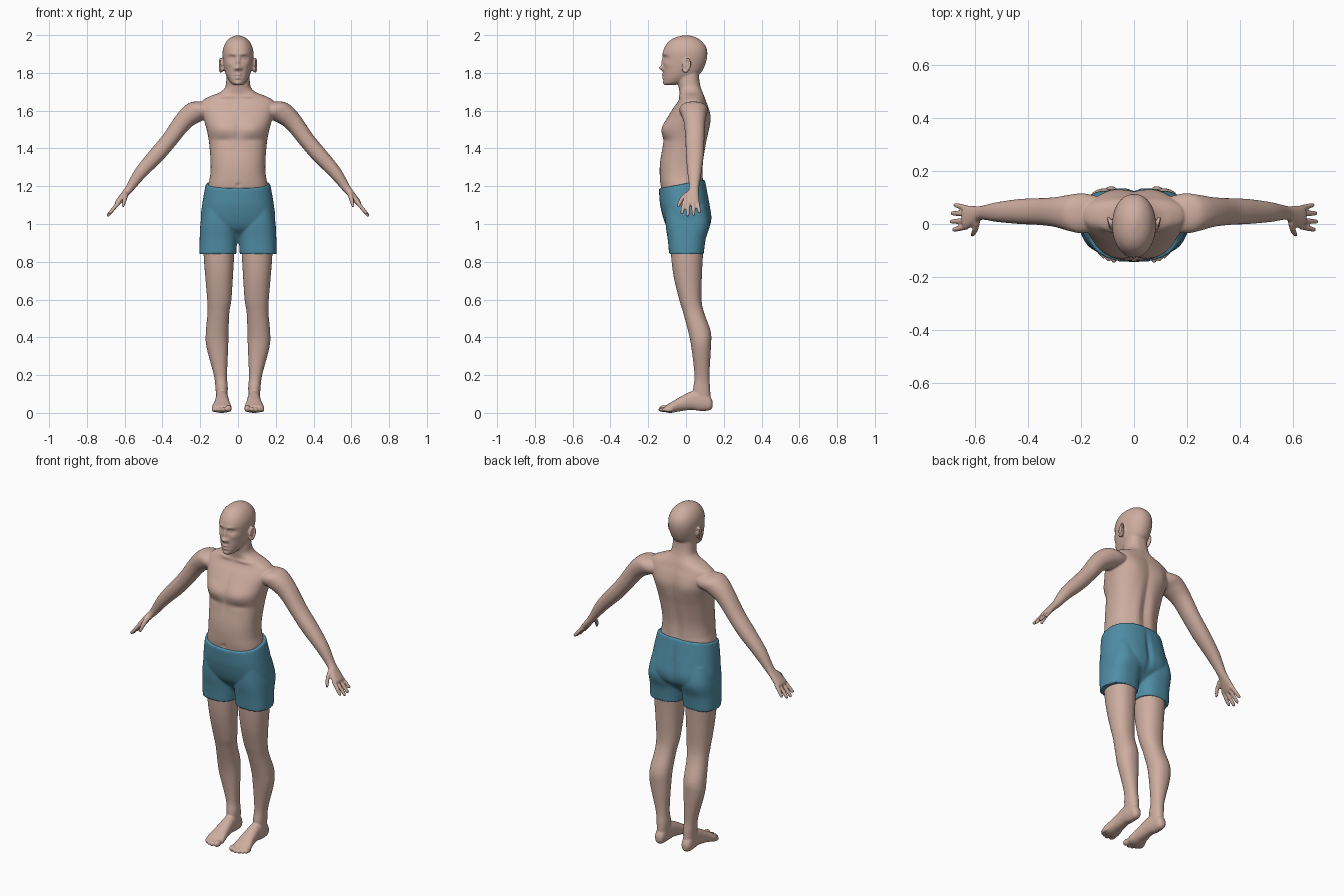
import bpy, bmesh, math
from mathutils import Matrix, Vector


def spline(rows, steps):
    """Catmull-Rom interpolation of rows of numbers."""
    out = []
    for i in range(len(rows) - 1):
        a, b, c, d = rows[max(i - 1, 0)], rows[i], rows[i + 1], rows[min(i + 2, len(rows) - 1)]
        for k in range(steps):
            t = k / steps
            out.append([0.5 * (2 * q + (r - p) * t + (2 * p - 5 * q + 4 * r - s) * t * t
                        + (3 * q - p - 3 * r + s) * t ** 3) for p, q, r, s in zip(a, b, c, d)])
    return out + [list(rows[-1])]


# Ring frames: centre and two half-axes
def upright(z, x0, x1, y0, y1):
    return (Vector(((x0 + x1) / 2, (y0 + y1) / 2, z)), Vector(((x1 - x0) / 2, 0, 0)),
            Vector((0, (y1 - y0) / 2, 0)))


def centred(z, hw, y0, y1):
    return upright(z, -hw, hw, y0, y1)


def lengthwise(y, x0, x1, z0, z1):
    return (Vector(((x0 + x1) / 2, y, (z0 + z1) / 2)), Vector(((x1 - x0) / 2, 0, 0)),
            Vector((0, 0, (z1 - z0) / 2)))


def slanted(x, y, z, w, t):
    return Vector((x, y, z)), Vector((0, w, 0)), Vector((0.775 * t, 0, 0.63 * t))


def loft(bm, rows, frame, n=40, steps=5, power=2.2):
    rings = []
    for row in spline(rows, steps):
        c, u, v = frame(*row)
        ring = []
        for k in range(n):
            a = 2 * math.pi * k / n
            co, si = math.cos(a), math.sin(a)
            ring.append(bm.verts.new(c + u * math.copysign(abs(co) ** (2 / power), co)
                                     + v * math.copysign(abs(si) ** (2 / power), si)))
        rings.append(ring)
    for r, s in zip(rings, rings[1:]):
        for k in range(n):
            bm.faces.new((r[k], r[(k + 1) % n], s[(k + 1) % n], s[k]))
    bm.faces.new(rings[0])
    bm.faces.new(rings[-1])
    return [v for r in rings for v in r]


def sculpt(verts, bumps, split=0.0):
    """Soft bumps (x, z, amount, rx, rz, side); x is mirrored, side -1 front, 1 back."""
    for v in verts:
        d = 0
        for x, z, amount, rx, rz, side in bumps:
            if (v.co.y - split) * side > 0:
                d += side * amount * math.exp(-((abs(v.co.x) - x) / rx) ** 2 - ((v.co.z - z) / rz) ** 2)
        v.co.y += d


def ball(bm, loc, scale, rot=0):
    bmesh.ops.create_uvsphere(bm, u_segments=20, v_segments=12, radius=1,
                              matrix=Matrix.Translation(loc) @ Matrix.Rotation(rot, 4, 'X')
                              @ Matrix.Diagonal((*scale, 1)))


def mirror_parts(bm):
    new = bmesh.ops.duplicate(bm, geom=bm.verts[:] + bm.edges[:] + bm.faces[:])["geom"]
    for v in new:
        if isinstance(v, bmesh.types.BMVert):
            v.co.x *= -1


def finish(bm, name, colour, voxel, smooth):
    bmesh.ops.recalc_face_normals(bm, faces=bm.faces[:])
    me = bpy.data.meshes.new(name)
    bm.to_mesh(me)
    bm.free()
    ob = bpy.data.objects.new(name, me)
    bpy.context.collection.objects.link(ob)
    mat = bpy.data.materials.new(name + "_colour")
    mat.diffuse_color = colour
    me.materials.append(mat)
    rm = ob.modifiers.new("blend", 'REMESH')
    rm.mode, rm.voxel_size, rm.use_smooth_shade = 'VOXEL', voxel, True
    sm = ob.modifiers.new("soften", 'SMOOTH')
    sm.factor, sm.iterations = 0.5, smooth
    return ob


body = bmesh.new()

# Arm and palm
loft(body, [(.13, .04, 1.615, .06, .05), (.19, .04, 1.605, .075, .066), (.24, .042, 1.583, .068, .06),
            (.295, .045, 1.536, .056, .049), (.364, .047, 1.444, .05, .043), (.43, .047, 1.366, .047, .042),
            (.515, .045, 1.272, .037, .034), (.575, .042, 1.188, .026, .022), (.602, .032, 1.155, .036, .018),
            (.635, .025, 1.115, .045, .015), (.645, .025, 1.103, .04, .009)], slanted)

# Fingers and thumb
for y, length in ((.06, .075), (.037, .092), (.013, .097), (-.01, .083)):
    dy = (y - .025) * .35
    pts = [(0, .0105), (.5, .0100), (.85, .0090), (.96, .0065), (1, .002)]
    loft(body, [(.628 + .67 * length * t, y + dy * t, 1.118 - .80 * length * t, r, r) for t, r in pts],
         slanted, n=14)
loft(body, [(.59, .012, 1.165, .014, .014), (.597, -.015, 1.14, .014, .013), (.604, -.031, 1.115, .011, .011),
            (.61, -.04, 1.095, .008, .008), (.612, -.042, 1.088, .002, .002)], slanted, n=14)

# Leg
loft(body, [(1.0, .012, .185, -.09, .1), (.84, .02, .182, -.08, .09), (.72, .027, .173, -.065, .084),
            (.6, .035, .163, -.036, .082), (.53, .046, .161, -.015, .096), (.43, .05, .17, .012, .131),
            (.35, .052, .167, .028, .132), (.2, .058, .128, .045, .124), (.13, .054, .119, .038, .128),
            (.06, .058, .115, .04, .13)], upright)

# Foot and toes
loft(body, [(.141, .075, .098, .03, .06), (.125, .06, .113, .014, .09), (.08, .055, .118, .01, .125),
            (.03, .05, .119, .016, .115), (-.03, .043, .126, .009, .085), (-.08, .034, .138, 0, .055),
            (-.11, .038, .132, .004, .038)], lengthwise)
for x, y, r in ((.05, -.118, .0165), (.076, -.122, .0115), (.097, -.116, .011), (.115, -.106, .0105),
                (.13, -.092, .0095)):
    ball(body, (x, y, r + .006), (r, .026, r * 1.1))

# Ear: flat lobe with a raised rim
ball(body, (.083, .0, 1.838), (.012, .018, .032), -.2)
rim = [(math.cos(a) * .019, math.sin(a) * .034) for a in (i * math.pi / 8 for i in range(-6, 9))]
for y, z in rim:
    ball(body, (.092 + y * .25, .002 + y + z * .15, 1.84 + z), (.0065, .0065, .0065))

mirror_parts(body)

# Torso and neck
torso = loft(body, [(1.0, .15, -.07, .09), (1.1, .165, -.115, .105), (1.2, .158, -.134, .092),
                    (1.26, .147, -.139, .086), (1.33, .145, -.137, .088), (1.43, .153, -.122, .107),
                    (1.5, .166, -.126, .122), (1.56, .183, -.1, .128), (1.61, .196, -.07, .12),
                    (1.65, .19, -.042, .106), (1.675, .15, -.034, .098), (1.695, .1, -.034, .09),
                    (1.72, .07, -.038, .08), (1.76, .062, -.045, .071), (1.82, .058, -.045, .068)],
             centred, n=72, steps=7, power=2.4)
sculpt(torso, [(.085, 1.51, .010, .06, .045, -1), (0, 1.5, -.006, .015, .09, -1),
               (.08, 1.445, -.005, .06, .015, -1), (0, 1.205, -.008, .009, .009, -1),
               (.06, 1.675, .006, .05, .008, -1),
               (0, 1.4, -.011, .022, .2, 1), (.09, 1.56, .008, .05, .07, 1), (.05, 1.3, .006, .03, .12, 1)])

# Head with sculpted face
head = loft(body, [(1.735, .018, -.11, -.06), (1.745, .036, -.117, -.02), (1.77, .054, -.121, .035),
                   (1.80, .067, -.122, .078), (1.84, .076, -.121, .1), (1.88, .081, -.122, .111),
                   (1.915, .081, -.12, .112), (1.945, .073, -.108, .102), (1.97, .058, -.087, .08),
                   (1.988, .036, -.055, .052), (1.998, .01, -.015, .02)],
            centred, n=110, steps=9, power=2.15)
sculpt(head, [(.033, 1.878, -.014, .018, .012, -1), (.033, 1.878, .009, .010, .007, -1),
              (.028, 1.9, .006, .024, .008, -1), (0, 1.855, .011, .009, .025, -1),
              (0, 1.826, .022, .012, .011, -1), (.015, 1.823, .010, .007, .008, -1),
              (.022, 1.79, -.003, .01, .02, -1), (0, 1.79, .007, .02, .005, -1),
              (0, 1.781, -.003, .024, .003, -1), (0, 1.772, .007, .018, .006, -1),
              (0, 1.763, -.004, .02, .005, -1), (0, 1.746, .006, .018, .01, -1),
              (.05, 1.845, .005, .018, .016, -1)], split=-.03)
finish(body, "body", (.62, .42, .35, 1), .005, 2)

# Shorts: two leg tubes, then the seat
shorts = bmesh.new()
loft(shorts, [(1.1, .015, .183, -.11, .105), (1.0, .004, .199, -.108, .126), (.92, .005, .203, -.097, .104),
              (.84, .009, .205, -.089, .094)], upright, power=2.5)
mirror_parts(shorts)
seat = loft(shorts, [(1.215, .17, -.143, .1), (1.18, .177, -.142, .108), (1.1, .19, -.136, .124),
                     (1.03, .197, -.12, .132), (.98, .185, -.098, .12), (.94, .14, -.06, .08),
                     (.9, .06, -.03, .04)], centred, n=72, steps=7, power=2.4)
for v in seat:
    v.co.z += .19 * v.co.y * min(max((v.co.z - 1.08) / .13, 0), 1)
sculpt(seat, [(.085, 1.04, .006, .06, .07, 1), (0, 1.08, -.012, .012, .1, 1)])
finish(shorts, "shorts", (.08, .27, .38, 1), .006, 2)
